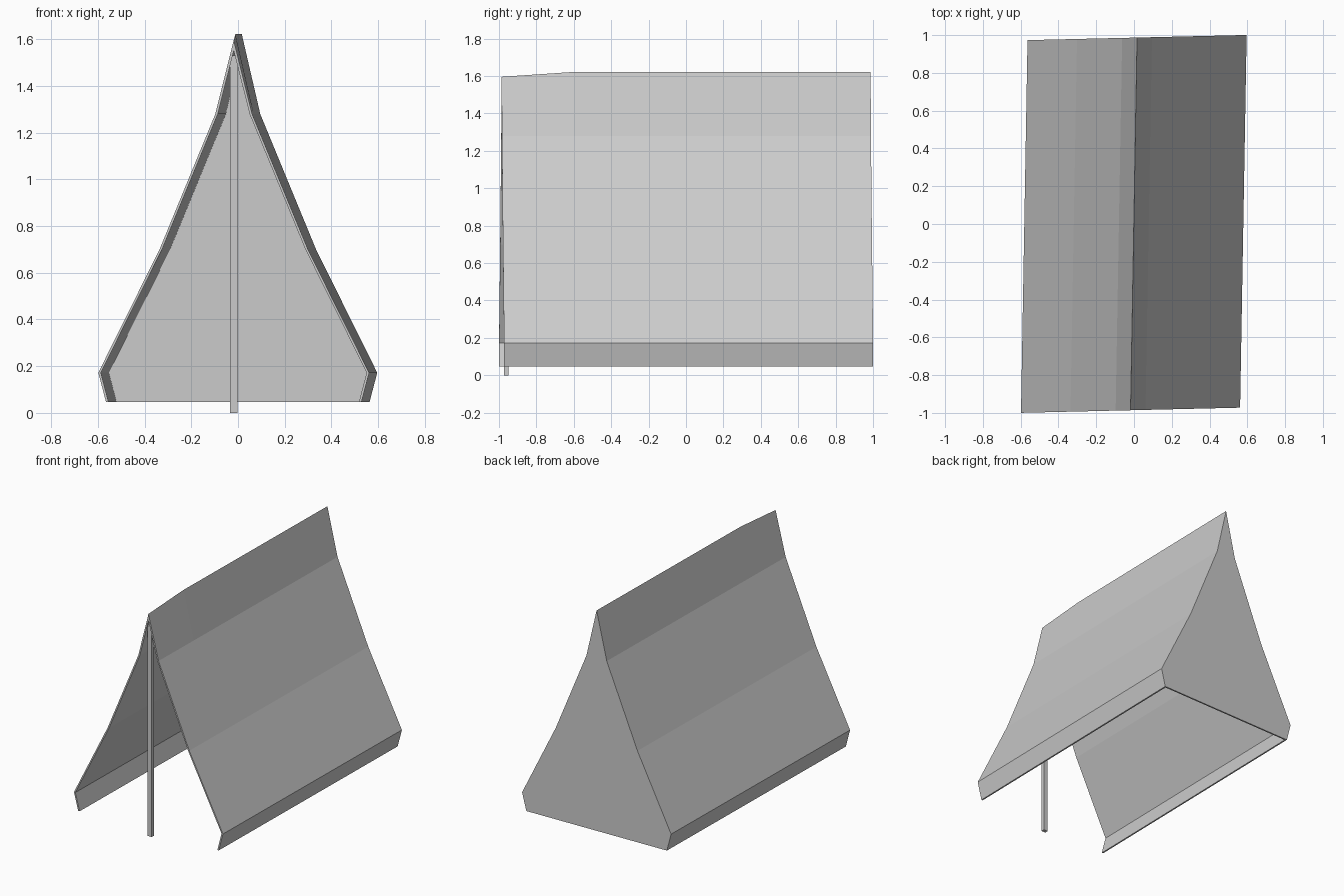
import bpy, bmesh

if "Cube" in bpy.data.objects:
    bpy.data.objects.remove(bpy.data.objects["Cube"])

# The whole tent is very slightly skewed in plan
def skew(u, v, z):
    return (u + 0.0175 * v - 0.001, v + 0.0235 * u, z)

def finish(bm, name):
    bmesh.ops.recalc_face_normals(bm, faces=bm.faces)
    mesh = bpy.data.meshes.new(name)
    bm.to_mesh(mesh)
    bm.free()
    obj = bpy.data.objects.new(name, mesh)
    bpy.context.collection.objects.link(obj)
    return obj

def section(half, apex, shift=0.0):
    right = [(x - shift, z) for x, z in half]
    return [(-x, z) for x, z in right] + [(0, apex)] + right[::-1]

# Canvas: outer and inner skins, open at the front and underneath
half = [(0.547, 0.046), (0.58, 0.172), (0.318, 0.70), (0.079, 1.28)]
T = 0.011
rows = [(-0.986, 1.596), (-0.6, 1.622), (0.987, 1.622)]
bm = bmesh.new()

def loops(inner):
    out = []
    for i, (v, apex) in enumerate(rows):
        if inner:
            apex -= 0.046
            if i == 2:
                v -= T
        out.append([bm.verts.new(skew(x, v, z))
                    for x, z in section(half, apex, T if inner else 0)])
    return out

def bridge(a, b):
    for i in range(len(a) - 1):
        bm.faces.new((a[i], a[i + 1], b[i + 1], b[i]))

outer, inner = loops(False), loops(True)
for skin in (outer, inner):
    bridge(skin[0], skin[1])
    bridge(skin[1], skin[2])
    bm.faces.new(skin[2])            # back wall
bridge(outer[0], inner[0])           # front rim
for end in (0, -1):                  # lower hems
    bridge([r[end] for r in outer], [r[end] for r in inner])
bm.faces.new((outer[2][0], outer[2][-1], inner[2][-1], inner[2][0]))
finish(bm, "canvas")

# Front pole
bm = bmesh.new()
bmesh.ops.create_cube(bm, size=1)
for vert in bm.verts:
    c = vert.co
    vert.co = skew(c.x * 0.033, -0.961 + c.y * 0.025, (c.z + 0.5) * 1.53)
finish(bm, "front_pole")
